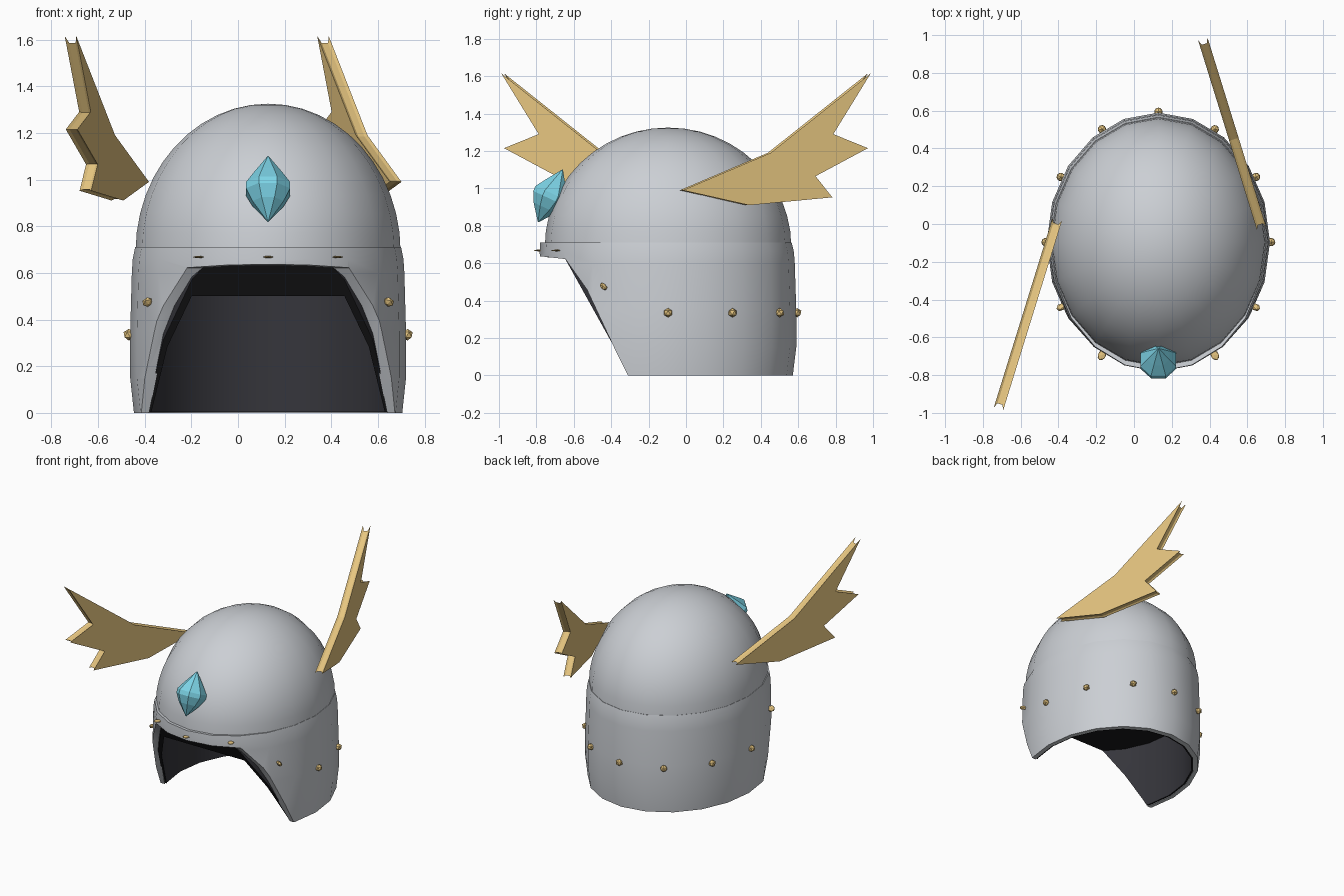
import bpy, bmesh, math
from mathutils import Matrix, Vector

if "Cube" in bpy.data.objects:
    bpy.data.objects.remove(bpy.data.objects["Cube"])

CX, CY = 0.129, -0.096     # helmet axis
RATIO = 1.16               # depth / width of the oval


def material(name, rgb):
    m = bpy.data.materials.new(name)
    m.diffuse_color = (*rgb, 1)
    m.use_nodes = True
    m.node_tree.nodes["Principled BSDF"].inputs["Base Color"].default_value = m.diffuse_color
    return m


STEEL = material("steel grey", (0.60, 0.625, 0.66))
GOLD = material("gold", (0.79, 0.56, 0.215))
GEM = material("gem blue", (0.205, 0.66, 0.80))
DARK = material("dark lining", (0.036, 0.036, 0.044))
BLACK = material("black rim", (0.009, 0.009, 0.010))


def finish(bm, name, mats, smooth=False):
    bmesh.ops.recalc_face_normals(bm, faces=bm.faces)
    me = bpy.data.meshes.new(name)
    bm.to_mesh(me)
    bm.free()
    ob = bpy.data.objects.new(name, me)
    bpy.context.collection.objects.link(ob)
    for m in mats:
        me.materials.append(m)
    if smooth:
        shade(ob)
    return ob


def activate(ob):
    bpy.ops.object.select_all(action='DESELECT')
    bpy.context.view_layer.objects.active = ob
    ob.select_set(True)


def shade(ob):
    activate(ob)
    bpy.ops.object.shade_smooth_by_angle(angle=math.radians(35))


def loft(bm, rings, loop=False, caps=True):
    """Skin a list of vertex-position rings."""
    vs = [[bm.verts.new(p) for p in r] for r in rings]
    n = len(vs[0])
    pairs = list(zip(vs, vs[1:])) + ([(vs[-1], vs[0])] if loop else [])
    for a, b in pairs:
        for i in range(n):
            j = (i + 1) % n
            bm.faces.new((a[i], a[j], b[j], b[i]))
    if caps and not loop:
        bm.faces.new(vs[0])
        bm.faces.new(vs[-1])
    return vs


def oval(r, z, n=20, ratio=RATIO, brow=1.0):
    pts = []
    for i in range(n):
        a = math.pi / 2 + math.tau * i / n
        x, y = r * math.cos(a), r * ratio * math.sin(a)
        if y < -0.3:
            y *= brow
        pts.append((CX + x, CY + y, z))
    return pts


def prism(name, profile, half=1.5):
    """Cutter extruded across x from a y-z profile."""
    bm = bmesh.new()
    loft(bm, [[(x, y, z) for y, z in profile] for x in (-half, half)])
    ob = finish(bm, name, [])
    ob.hide_render = True
    return ob


def cut(ob, cutter):
    mod = ob.modifiers.new("cut", 'BOOLEAN')
    mod.operation = 'DIFFERENCE'
    mod.solver = 'EXACT'
    mod.object = cutter
    activate(ob)
    bpy.ops.object.modifier_apply(modifier=mod.name)
    bpy.data.objects.remove(cutter)


# Dome
bm = bmesh.new()
rings = []
for k in range(12):
    t = math.pi / 2 * k / 12
    rings.append(oval(0.568 * math.cos(t), 0.69 + 0.635 * math.sin(t)))
top = loft(bm, rings, caps=False)[-1]
tip = bm.verts.new((CX, CY, 1.325))
for i in range(20):
    bm.faces.new((top[i], top[(i + 1) % 20], tip))
finish(bm, "dome", [STEEL], True)

# Skirt: thin oval shell with a raised brow, face opening cut away
bm = bmesh.new()
outer = [(0.575, 0.0, 1), (0.591, 0.15, 1), (0.591, 0.35, 1), (0.584, 0.6, 1.01),
         (0.58, 0.66, 1.02), (0.57, 0.71, 1.035)]
inner = [(0.55, 0.705, 1), (0.55, 0.35, 1), (0.545, 0.0, 1)]
loft(bm, [oval(r, z, brow=b) for r, z, b in outer + inner], loop=True)
skirt = finish(bm, "skirt", [STEEL])
cut(skirt, prism("face_cutter", [(-2, -0.1), (-0.265, -0.1), (-0.31, 0), (-0.38, 0.14),
                                 (-0.53, 0.46), (-0.645, 0.622), (-0.78, 0.637), (-2, 0.637)]))
shade(skirt)

# Lining: solid core hollowed below the brow
bm = bmesh.new()
loft(bm, [oval(0.553, 0.004), oval(0.556, 0.67)])
lining = finish(bm, "lining", [DARK, BLACK])
cut(lining, prism("lining_cutter", [(-2, -0.1), (-0.244, -0.1), (-0.65, 0.63), (-2, 0.63)]))
bm = bmesh.new()
loft(bm, [oval(0.533, -0.2, ratio=1.155), oval(0.533, 0.5, ratio=1.155)])
cavity = finish(bm, "cavity_cutter", [])
cavity.hide_render = True
cut(lining, cavity)
for f in lining.data.polygons:
    f.material_index = 1 if abs(f.normal.z) > 0.2 else 0
shade(lining)


# Wings: grooved plates slanting away from the root
WING = [(-0.025, 0.99), (0.445, 1.19), (0.98, 1.615), (0.78, 1.29),
        (0.965, 1.215), (0.685, 1.065), (0.775, 0.952), (0.33, 0.91)]
SLANT = 0.31


def inset(poly, d):
    out = []
    for i, p in enumerate(poly):
        p = Vector(p)
        a = (p - Vector(poly[i - 1])).normalized()
        b = (Vector(poly[(i + 1) % len(poly)]) - p).normalized()
        na, nb = Vector((a.y, -a.x)), Vector((b.y, -b.x))
        out.append(p + (na + nb) * d / (1 + na.dot(nb)))
    return out


def wing(name, side, root_x):
    bm = bmesh.new()
    groove = inset(WING, 0.007)
    rings = []
    # thickness runs along the plate's own normal
    for off, poly in ((-0.026, WING), (-0.014, groove), (0.014, groove), (0.026, WING)):
        rings.append([(root_x + 0.955 * off - SLANT * y, side * (y + 0.296 * off), z)
                      for y, z in poly])
    loft(bm, rings)
    finish(bm, name, [GOLD])


wing("right_wing", 1, 0.668)
wing("left_wing", -1, -0.414)

# Brow gem: eight-sided double point leaning back with the dome
bm = bmesh.new()
prof = [(-0.155, 0.002), (-0.07, 0.072), (-0.015, 0.102), (0.015, 0.102), (0.07, 0.064), (0.155, 0.002)]
loft(bm, [[(r * math.cos(math.tau * (i + 0.5) / 8), r * math.sin(math.tau * (i + 0.5) / 8), z)
           for i in range(8)] for z, r in prof])
bm.transform(Matrix.Translation((CX, -0.725, 0.96)) @ Matrix.Rotation(math.radians(-25), 4, 'X'))
finish(bm, "brow_gem", [GEM])

# Studs: twelve around the helmet, rising and flattening towards the brow
for i in range(12):
    a = math.tau * i / 12
    c, s = math.cos(a), math.sin(a)
    z, roll, scale = 0.335, 0, (1, 1, 1)
    if s < -0.7:
        z, scale = 0.668, (1.3, 0.95, 0.2)
    elif s < -0.2:
        z, roll, scale = 0.475, math.copysign(0.85, -c), (1, 1, 0.6)
    bm = bmesh.new()
    bmesh.ops.create_icosphere(bm, subdivisions=1, radius=0.025)
    bm.transform(Matrix.Translation((CX + 0.597 * c, CY + 0.69 * s, z))
                 @ Matrix.Rotation(a, 4, 'Z') @ Matrix.Rotation(roll, 4, 'X')
                 @ Matrix.Diagonal((*scale, 1)))
    finish(bm, f"stud_{i + 1}", [GOLD])
